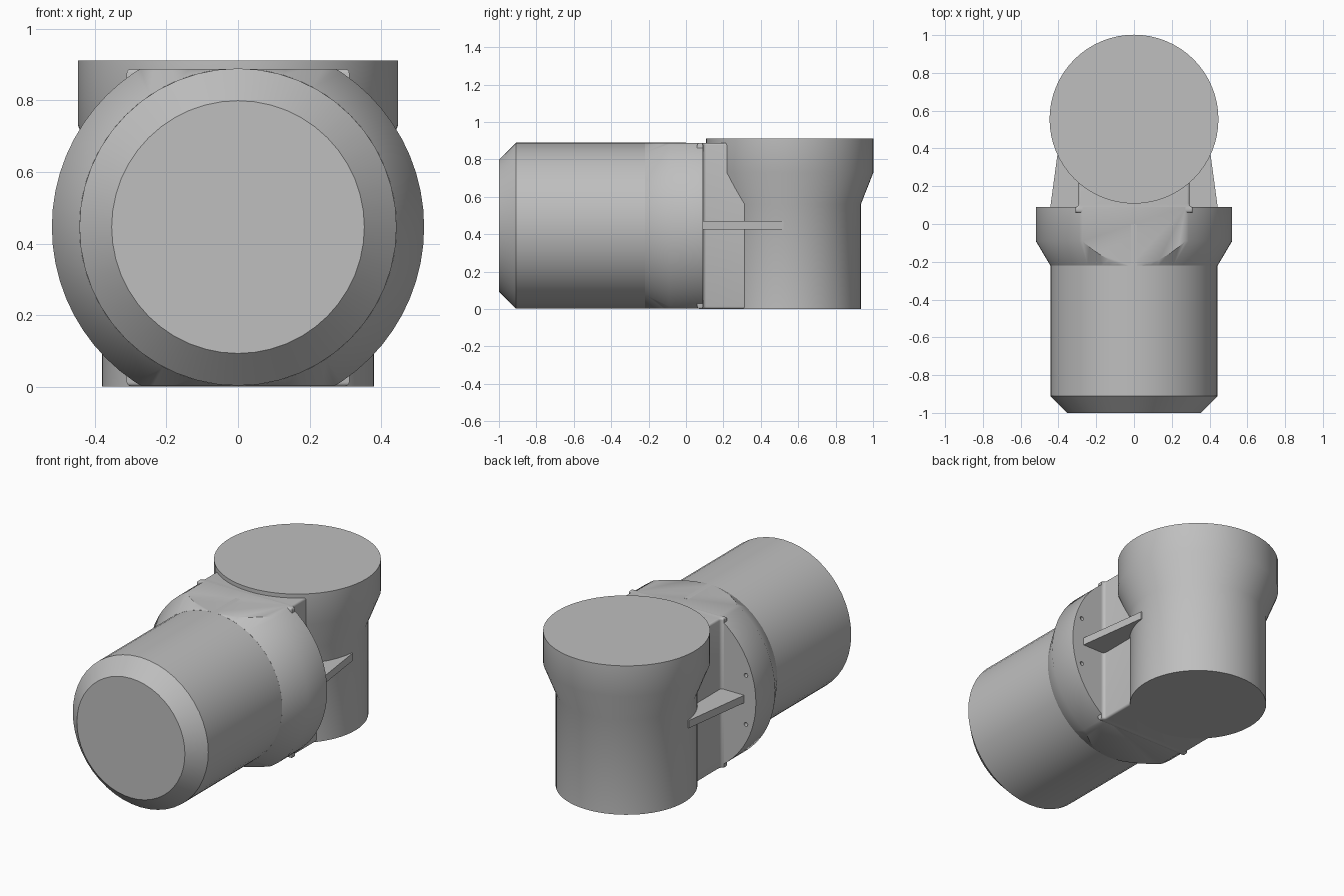
import bpy, bmesh, math
from mathutils import Vector, Matrix

cube = bpy.data.objects.get("Cube")
if cube:
    bpy.data.objects.remove(cube, do_unlink=True)

grey = bpy.data.materials.new("plain grey")
grey.use_nodes = True
colour = (0.52, 0.52, 0.52, 1)
grey.diffuse_color = colour
grey.node_tree.nodes["Principled BSDF"].inputs["Base Color"].default_value = colour

AXIS_Z = 0.446   # height of the horizontal pipe axis
RISER_Y = 0.555  # position of the vertical pipe axis


def finish(name, bm, smooth=True):
    bmesh.ops.recalc_face_normals(bm, faces=bm.faces)
    mesh = bpy.data.meshes.new(name)
    bm.to_mesh(mesh)
    bm.free()
    mesh.materials.append(grey)
    ob = bpy.data.objects.new(name, mesh)
    bpy.context.collection.objects.link(ob)
    if smooth:
        bpy.ops.object.select_all(action='DESELECT')
        ob.select_set(True)
        bpy.context.view_layer.objects.active = ob
        bpy.ops.object.shade_smooth_by_angle(angle=math.radians(35))
    return ob


def lathe(profile, sides, matrix):
    """Capped solid of revolution about local z from (radius, height) points."""
    bm = bmesh.new()
    rings = []
    for r, h in profile:
        rings.append([bm.verts.new((r * math.cos(2 * math.pi * i / sides),
                                    r * math.sin(2 * math.pi * i / sides), h))
                      for i in range(sides)])
    for a, b in zip(rings, rings[1:]):
        for i in range(sides):
            j = (i + 1) % sides
            bm.faces.new((a[i], a[j], b[j], b[i]))
    bm.faces.new(rings[0])
    bm.faces.new(rings[-1])
    bm.transform(matrix)
    return bm


def plate(points, z0, z1):
    """Plan outline extruded upwards."""
    bm = bmesh.new()
    face = bm.faces.new([bm.verts.new((x, y, z0)) for x, y in points])
    new = bmesh.ops.extrude_face_region(bm, geom=[face])["geom"]
    bmesh.ops.translate(bm, vec=(0, 0, z1 - z0),
                        verts=[v for v in new if isinstance(v, bmesh.types.BMVert)])
    return bm


# local z runs along +y for the horizontal parts
along_y = Matrix.Translation((0, 0, AXIS_Z)) @ Matrix.Rotation(-math.pi / 2, 4, 'X')

# horizontal pipe with chamfered end
finish("horizontal_pipe", lathe([(0.353, -1), (0.443, -0.91), (0.443, 0.0)], 48, along_y))

# flared flange, cut flat at top and bottom
bm = lathe([(0.443, -0.22), (0.52, -0.09), (0.52, 0.09)], 64, along_y)
for z, direction in ((0.888, 1), (0.003, -1)):
    bmesh.ops.bisect_plane(bm, geom=bm.verts[:] + bm.edges[:] + bm.faces[:],
                           plane_co=(0, 0, z), plane_no=(0, 0, direction), clear_outer=True)
    cut = [e for e in bm.edges if e.is_boundary]
    bmesh.ops.holes_fill(bm, edges=cut, sides=0)
flange = finish("flange", bm)

# pin holes in the back of the flange
bm = bmesh.new()
for x in (-0.455, 0.455):
    for dz in (-0.145, 0.145):
        bmesh.ops.create_cone(bm, cap_ends=True, segments=12, radius1=0.012, radius2=0.012,
                              depth=0.1, matrix=Matrix.Translation((x, 0.09, AXIS_Z + dz))
                              @ Matrix.Rotation(math.pi / 2, 4, 'X'))
cutter = finish("pin_hole_cutter", bm, smooth=False)
cutter.hide_render = True
cutter.hide_viewport = True
cutter.display_type = 'WIRE'
mod = flange.modifiers.new("pin_holes", 'BOOLEAN')
mod.operation = 'DIFFERENCE'
mod.object = cutter
mod.solver = 'EXACT'
bpy.context.view_layer.objects.active = flange
bpy.ops.object.modifier_apply(modifier=mod.name)
bpy.data.objects.remove(cutter, do_unlink=True)

# vertical pipe with flared head
finish("vertical_pipe", lathe([(0.38, 0), (0.38, 0.56), (0.447, 0.73), (0.447, 0.911)], 64,
                              Matrix.Translation((0, RISER_Y, 0))))

# connecting block, with a fillet where it meets the flange
half, rad = 0.293, 0.018
side = [(half + rad, 0.06)]
for i in range(5):
    a = math.radians(90 * i / 4)
    side.append((half + rad - rad * math.sin(a), 0.09 + rad - rad * math.cos(a)))
side.append((half, RISER_Y))
bm = plate(side + [(-x, y) for x, y in reversed(side)], 0.001, 0.888)
rims = [e for e in bm.edges if abs(e.verts[0].co.z - e.verts[1].co.z) < 1e-5]
bmesh.ops.bevel(bm, geom=rims, offset=0.012, segments=3, profile=0.5, affect='EDGES')
finish("connecting_block", bm)

# horizontal stiffening ribs
outline = [(0.25, 0.07), (0.445, 0.07), (0.443, 0.09), (0.405, 0.37), (0.385, 0.52), (0.25, 0.56)]
for name, s in (("left_rib", 1), ("right_rib", -1)):
    finish(name, plate([(s * x, y) for x, y in outline], 0.425, 0.47), smooth=False)
